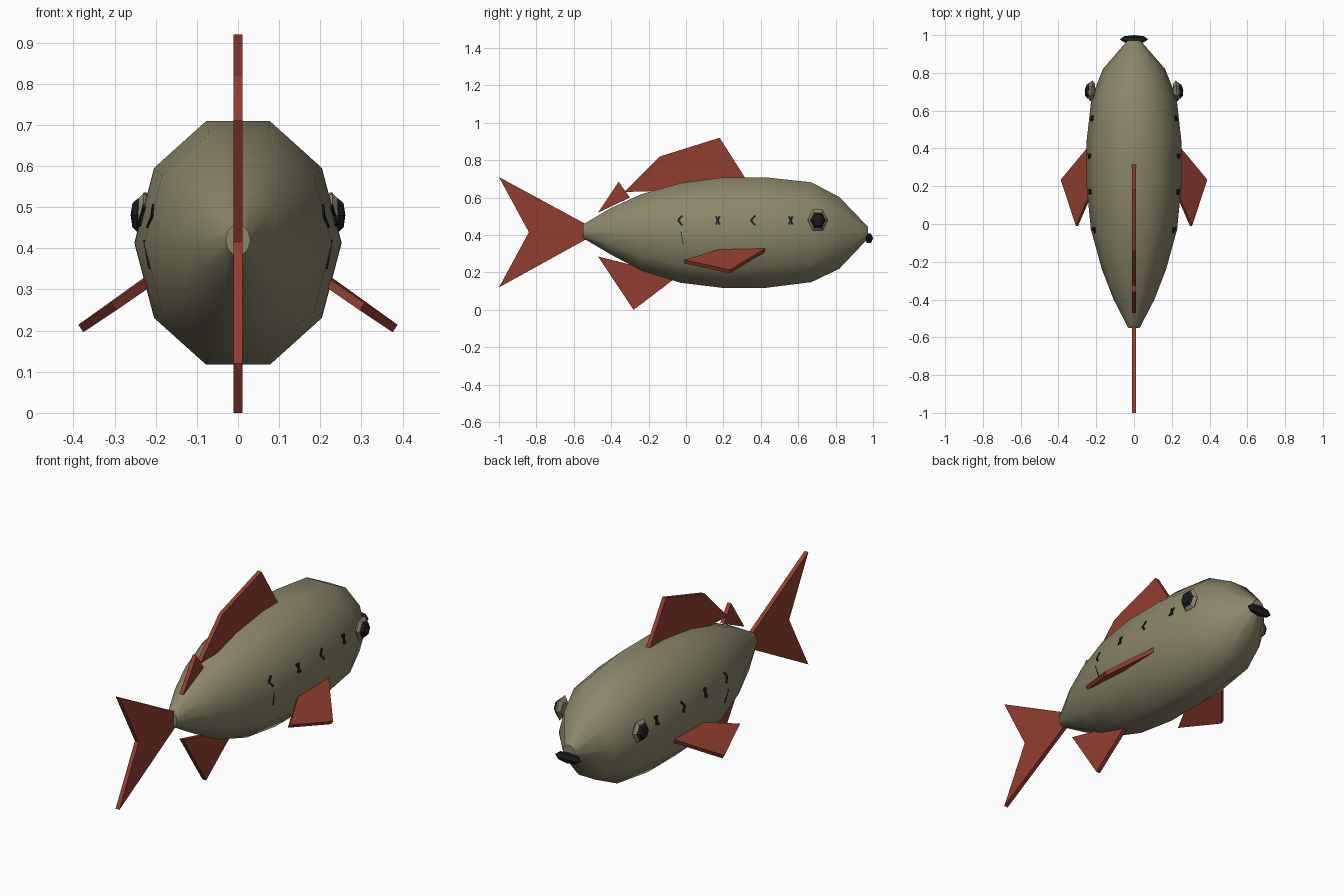
import bpy, bmesh, math
from mathutils import Vector
from mathutils.bvhtree import BVHTree

if "Cube" in bpy.data.objects:
    bpy.data.objects.remove(bpy.data.objects["Cube"])


def material(name, rgb):
    m = bpy.data.materials.new(name)
    m.diffuse_color = (*rgb, 1)
    m.use_nodes = True
    m.node_tree.nodes["Principled BSDF"].inputs["Base Color"].default_value = m.diffuse_color
    return m


OLIVE = material("olive skin", (0.26, 0.24, 0.145))
RED = material("red fin", (0.29, 0.048, 0.030))
BLACK = material("black", (0.012, 0.012, 0.014))


def finish(bm, name, mat, smooth=False):
    bmesh.ops.recalc_face_normals(bm, faces=bm.faces[:])
    for f in bm.faces:
        f.smooth = smooth and len(f.verts) == 4
    me = bpy.data.meshes.new(name)
    bm.to_mesh(me)
    bm.free()
    me.materials.append(mat)
    ob = bpy.data.objects.new(name, me)
    bpy.context.collection.objects.link(ob)
    return ob


def slab(name, mat, outline, offset):
    """Closed outline extruded to both sides of its plane."""
    bm = bmesh.new()
    off = Vector(offset)
    a = [bm.verts.new(Vector(p) - off) for p in outline]
    b = [bm.verts.new(Vector(p) + off) for p in outline]
    n = len(a)
    bm.faces.new(a)
    bm.faces.new(b[::-1])
    for i in range(n):
        bm.faces.new((a[i], b[i], b[(i + 1) % n], a[(i + 1) % n]))
    return finish(bm, name, mat)


def ellipsoid(name, mat, centre, radii, yaw=0, segs=6, rings=4):
    """Low-poly ball with its poles along x."""
    bm = bmesh.new()
    bmesh.ops.create_uvsphere(bm, u_segments=segs, v_segments=rings, radius=1)
    for v in bm.verts:
        x, y, z = v.co
        v.co = (z * radii[0], y * radii[1], x * radii[2])
    ob = finish(bm, name, mat)
    ob.location = centre
    ob.rotation_euler = (0, 0, yaw)
    return ob


# Body: ten-sided rings (y, half width, bottom z, top z)
RINGS = [(-0.55, 0.030, 0.383, 0.457), (-0.40, 0.108, 0.295, 0.545),
         (-0.24, 0.170, 0.210, 0.618), (-0.03, 0.228, 0.145, 0.678),
         (0.20, 0.251, 0.117, 0.709), (0.43, 0.252, 0.118, 0.708),
         (0.67, 0.225, 0.148, 0.682), (0.82, 0.165, 0.220, 0.603),
         (0.972, 0.034, 0.380, 0.445)]
bm = bmesh.new()
loops = []
for y, rx, lo, hi in RINGS:
    rz = (hi - lo) / 2 / math.sin(math.radians(72))
    loops.append([bm.verts.new((rx * math.cos(math.radians(36 * i)), y,
                                (lo + hi) / 2 + rz * math.sin(math.radians(36 * i))))
                  for i in range(10)])
for a, b in zip(loops, loops[1:]):
    for i in range(10):
        j = (i + 1) % 10
        bm.faces.new((a[i], a[j], b[j], b[i]))
bm.faces.new(loops[0])
bm.faces.new(loops[-1])
bm.normal_update()
skin = BVHTree.FromBMesh(bm)
finish(bm, "body", OLIVE, smooth=True)

# Upright fins: outlines in (y, z)
FINS = {
    "tail_fin": [(-0.52, 0.45), (-1, 0.71), (-0.84, 0.415), (-1, 0.12), (-0.52, 0.385)],
    "back_fin": [(-0.33, 0.63), (-0.14, 0.82), (0.18, 0.92), (0.32, 0.70), (0.0, 0.64)],
    "small_back_fin": [(-0.47, 0.52), (-0.36, 0.685), (-0.30, 0.60)],
    "belly_fin": [(-0.47, 0.285), (-0.28, 0.0), (-0.07, 0.16), (-0.25, 0.23)],
}
for name, pts in FINS.items():
    slab(name, RED, [(0, y, z) for y, z in pts], (0.011, 0, 0))


def on_skin(y, z, s):
    return skin.ray_cast(Vector((s, y, z)), Vector((-s, 0, 0)))[0]


def stroke(name, p, q, s, width=0.005):
    """Thin dark plate between two (y, z) points, lying on the skin."""
    d = Vector((q[0] - p[0], q[1] - p[1])).normalized() * width
    corners = [(p[0] - d.y, p[1] + d.x), (p[0] + d.y, p[1] - d.x),
               (q[0] + d.y, q[1] - d.x), (q[0] - d.y, q[1] + d.x)]
    slab(name, BLACK, [on_skin(y, z, s) for y, z in corners], (0.0045 * s, 0, 0))


# Paired parts
for s, side in ((1, "right"), (-1, "left")):
    # Side fin sloping down and out
    slab("side_fin_" + side, RED,
         [(s * 0.215, 0.435, 0.325), (s * 0.382, 0.235, 0.205),
          (s * 0.302, -0.01, 0.258), (s * 0.215, 0.19, 0.318)],
         (s * 0.006, 0, 0.009))
    # Eye with dark pupil
    ellipsoid("eye_" + side, OLIVE, (s * 0.226, 0.705, 0.48), (0.022, 0.055, 0.064), s * 0.1)
    ellipsoid("pupil_" + side, BLACK, (s * 0.241, 0.705, 0.48), (0.020, 0.042, 0.048), s * 0.1)
    # Crosses and chevrons along the flank
    for k, y in enumerate((0.56, 0.36, 0.17, -0.03)):
        z = 0.478
        if k % 2 == 0:
            stroke("cross_mark_" + side, (y - 0.01, z - 0.022), (y + 0.01, z + 0.022), s)
            stroke("cross_mark_" + side, (y + 0.01, z - 0.022), (y - 0.01, z + 0.022), s)
        else:
            stroke("chevron_mark_" + side, (y + 0.01, z + 0.026), (y - 0.013, z), s)
            stroke("chevron_mark_" + side, (y - 0.013, z), (y + 0.01, z - 0.026), s)
    stroke("thin_mark_" + side, (-0.028, 0.42), (-0.014, 0.35), s, 0.002)

# Mouth bar across the snout
ellipsoid("mouth", BLACK, (0, 0.978, 0.382), (0.075, 0.022, 0.029))
